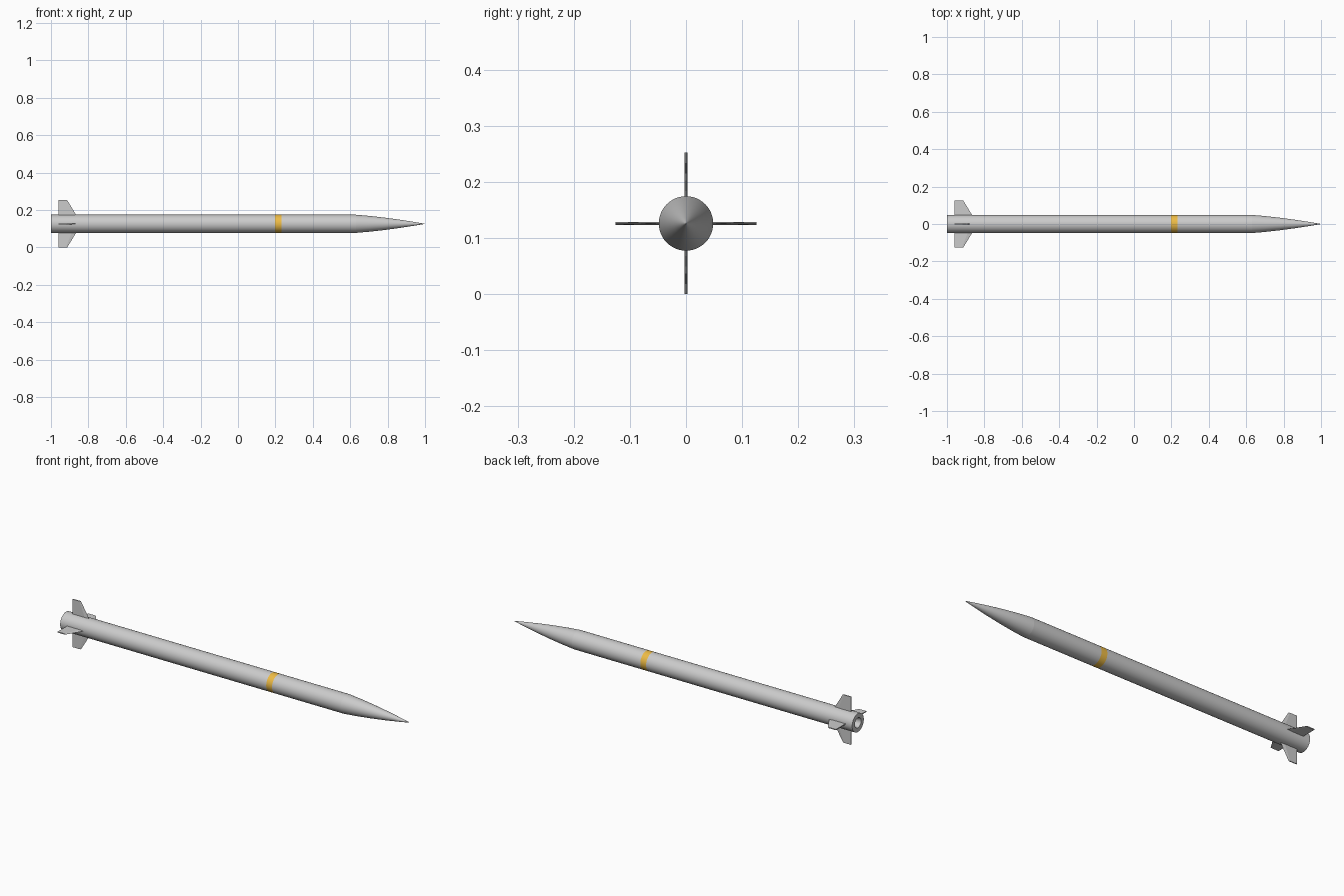
import bpy, bmesh, math
from mathutils import Matrix

if "Cube" in bpy.data.objects:
    bpy.data.objects.remove(bpy.data.objects["Cube"])

ZC = 0.126   # height of the long axis
R = 0.0485   # body radius
SIDES = 48


def finish(name, bm, color=None):
    bmesh.ops.recalc_face_normals(bm, faces=bm.faces)
    me = bpy.data.meshes.new(name)
    bm.to_mesh(me)
    bm.free()
    ob = bpy.data.objects.new(name, me)
    bpy.context.collection.objects.link(ob)
    ob.location.z = ZC
    if color:
        mat = bpy.data.materials.new(name + "_paint")
        mat.diffuse_color = color
        mat.use_nodes = True
        mat.node_tree.nodes["Principled BSDF"].inputs["Base Color"].default_value = mat.diffuse_color
        me.materials.append(mat)
    return ob


def lathe(name, profile, color=None):
    """Revolve (x, radius) points around the long axis."""
    bm = bmesh.new()
    vs = [bm.verts.new((x, 0, r)) for x, r in profile]
    es = [bm.edges.new(p) for p in zip(vs, vs[1:])]
    bmesh.ops.spin(bm, geom=vs + es, cent=(0, 0, 0), axis=(1, 0, 0),
                   angle=math.tau, steps=SIDES, use_merge=True)
    bmesh.ops.remove_doubles(bm, verts=bm.verts, dist=1e-5)
    ob = finish(name, bm, color)
    bpy.ops.object.select_all(action='DESELECT')
    ob.select_set(True)
    bpy.context.view_layer.objects.active = ob
    bpy.ops.object.shade_smooth_by_angle(angle=math.radians(30))
    return ob


# Rear tube with the nozzle recess in its tail
lathe("rear_body", [(0.198, R), (-1, R), (-1, 0.026), (-0.96, 0.017), (-0.96, 0)])
# Painted band
lathe("band", [(0.198, R), (0.232, R)], (0.85, 0.5, 0.06, 1))
# Forward tube
lathe("front_body", [(0.232, R), (0.63, R)])
# Gently curved nose
lathe("nose_cone", [(0.63, R), (0.70, 0.0425), (0.78, 0.0335), (0.86, 0.0228),
                    (0.94, 0.0105), (0.99, 0.002), (1, 0)])

# Four tail fins with bevelled leading edges: outline of (x, distance from axis)
T = 0.0024
for i, label in enumerate(("top", "left", "bottom", "right")):
    bm = bmesh.new()
    plate = [(-0.96, 0.042), (-0.96, 0.126), (-0.92, 0.126), (-0.887, 0.042)]
    sides = [[bm.verts.new((x, s * T, z)) for x, z in plate] for s in (-1, 1)]
    edge = [bm.verts.new((-0.913, 0, 0.126)), bm.verts.new((-0.862, 0, 0.042))]
    a, b = sides
    bm.faces.new(a)
    bm.faces.new(b)
    for s in sides:
        bm.faces.new((s[2], edge[0], edge[1], s[3]))
    bm.faces.new((a[0], b[0], b[1], a[1]))
    bm.faces.new((a[1], b[1], b[2], edge[0], a[2]))
    bm.faces.new((a[0], a[3], edge[1], b[3], b[0]))
    bm.transform(Matrix.Rotation(i * math.pi / 2, 4, 'X'))
    finish("fin_" + label, bm)
